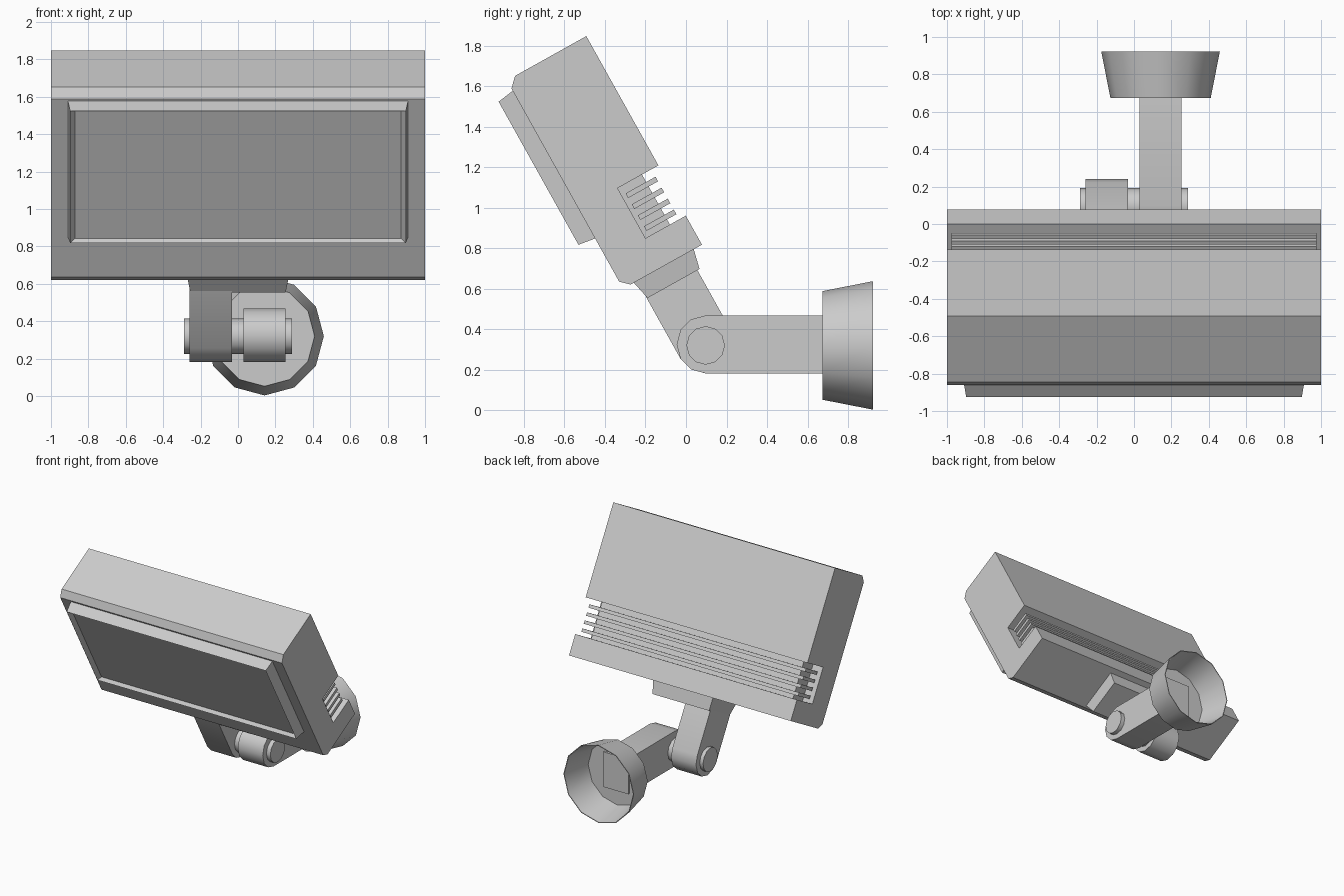
import bpy, bmesh, math

if "Cube" in bpy.data.objects:
    bpy.data.objects.remove(bpy.data.objects["Cube"])

# Tilted lamp frame: a runs up the lamp, b runs from its face to its back
O, U, V = (-0.33, 0.635), (-0.487, 0.873), (0.873, 0.487)


def tilt(a, b):
    return (O[0] + a * U[0] + b * V[0], O[1] + a * U[1] + b * V[1])


def loft(name, loops, smooth=False):
    """Closed skin through matching point loops, capped at both ends."""
    bm = bmesh.new()
    rings = [[bm.verts.new(p) for p in loop] for loop in loops]
    n = len(rings[0])
    for r, s in zip(rings, rings[1:]):
        for i in range(n):
            j = (i + 1) % n
            bm.faces.new((r[i], r[j], s[j], s[i]))
    bm.faces.new(rings[0])
    bm.faces.new(rings[-1])
    bmesh.ops.recalc_face_normals(bm, faces=bm.faces)
    me = bpy.data.meshes.new(name)
    bm.to_mesh(me)
    bm.free()
    ob = bpy.data.objects.new(name, me)
    bpy.context.collection.objects.link(ob)
    if smooth:
        bpy.ops.object.select_all(action='DESELECT')
        ob.select_set(True)
        bpy.context.view_layer.objects.active = ob
        bpy.ops.object.shade_smooth_by_angle(angle=math.radians(35))
    return ob


def prism(name, profile, x0, x1, smooth=False):
    return loft(name, [[(x, y, z) for y, z in profile] for x in (x0, x1)], smooth)


def box(name, a0, a1, b0, b1, x):
    return prism(name, [tilt(a0, b0), tilt(a1, b0), tilt(a1, b1), tilt(a0, b1)], -x, x)


def tilt_rect(x, a0, a1, b0, b1):
    """Rectangle across x whose low edge is (a0, b0) and high edge (a1, b1)."""
    lo, hi = tilt(a0, b0), tilt(a1, b1)
    return [(-x, *lo), (x, *lo), (x, *hi), (-x, *hi)]


def arc(cy, cz, r, start, end, steps):
    return [(cy + r * math.cos(math.radians(start + (end - start) * i / steps)),
             cz + r * math.sin(math.radians(start + (end - start) * i / steps)))
            for i in range(steps + 1)]


# Lamp housing with a notch across its back
housing = [(0, 0), (-0.04, 0.042), (-0.04, 0.446), (0.124, 0.446), (0.124, 0.218),
           (0.407, 0.218), (0.407, 0.449), (1.138, 0.449), (1.138, 0.046), (1.092, 0)]
prism("housing", [tilt(a, b) for a, b in housing], -1, 1)

# Cooling core and fins inside the notch
box("fin_core", 0.124, 0.407, 0.215, 0.356, 0.91)
for i in range(4):
    a = 0.166 + 0.062 * i
    box(f"cooling_fin_{i + 1}", a - 0.013, a + 0.013, 0.24, 0.409, 0.977)

# Raised window frame with a sunken glass
loft("window_frame", [tilt_rect(0.91, 0.243, 1.08, 0.005, 0.005),
                      tilt_rect(0.897, 0.257, 1.066, -0.087, -0.087),
                      tilt_rect(0.872, 0.27, 1.053, -0.058, -0.058)])

# Tapered mounting block under the housing
loft("mount_block", [tilt_rect(0.27, -0.038, -0.038, 0.06, 0.40),
                     tilt_rect(0.255, -0.139, -0.139, 0.083, 0.377)])

# Hinge: lamp arm, wall arm and pin
PY, PZ, R = 0.097, 0.325, 0.143
pa, pb = -0.48, 0.222
slope = math.degrees(math.atan2(V[1], V[0]))
prism("lamp_arm", arc(PY, PZ, R, slope - 180, slope, 6)
      + [tilt(-0.13, pb + R), tilt(-0.13, pb - R)], -0.258, -0.033, True)
prism("wall_arm", arc(PY, PZ, R, 90, 270, 6)
      + [(0.70, PZ - R), (0.70, PZ + R)], 0.03, 0.255, True)
prism("hinge_pin", arc(PY, 0.32, 0.095, 0, 330, 11), -0.288, 0.29, True)


# Flared wall cup, open at the back
def ring(y, r):
    return [(0.142 + px, y, 0.32 + pz) for px, pz in arc(0, 0, r, 0, 330, 11)]


loft("wall_cup", [ring(0.673, 0.268), ring(0.923, 0.317),
                  ring(0.923, 0.311), ring(0.683, 0.262)], True)
